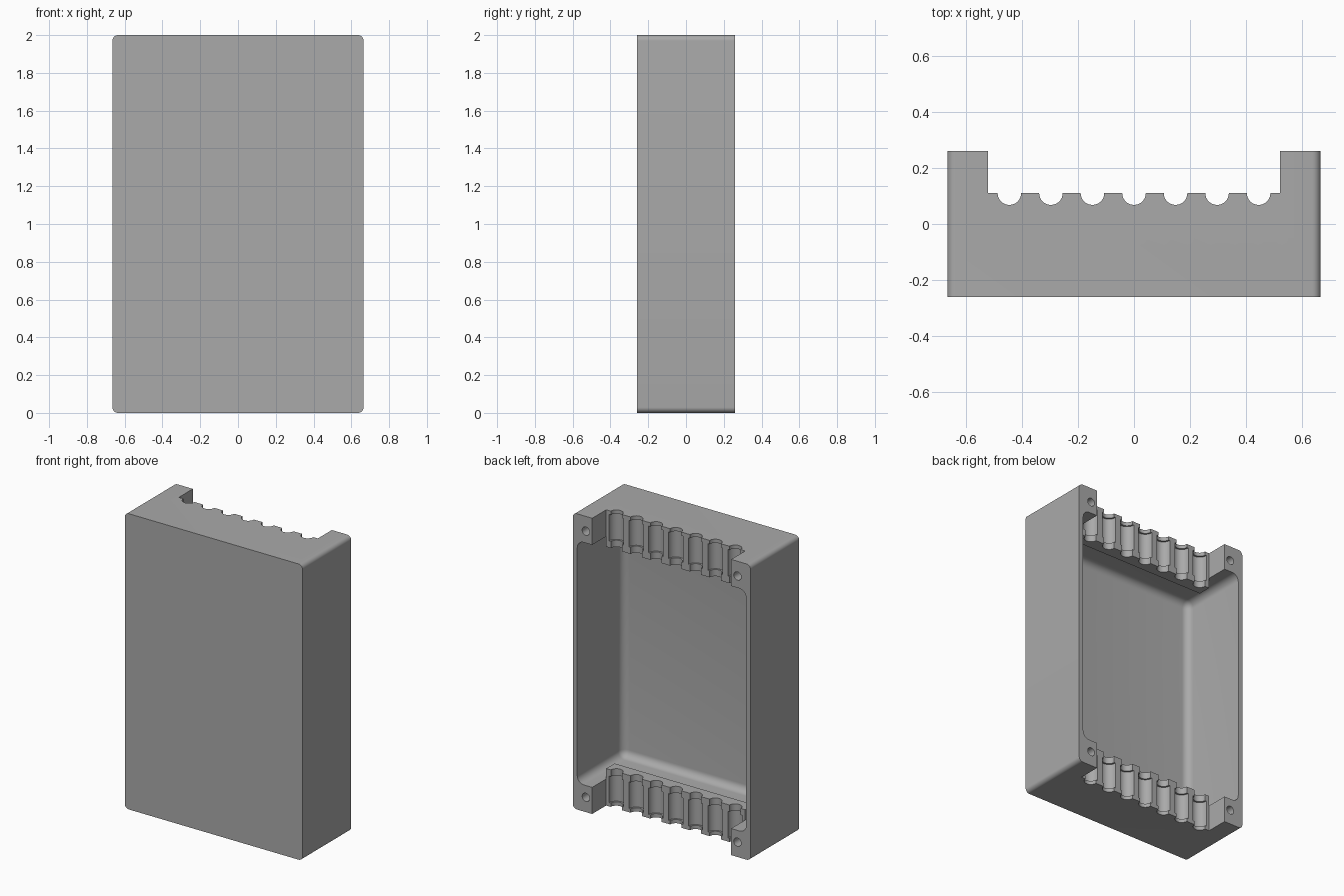
import bpy, bmesh, math
from mathutils import Matrix, Vector

if "Cube" in bpy.data.objects:
    bpy.data.objects.remove(bpy.data.objects["Cube"])

grey = bpy.data.materials.new("plain grey")
grey.use_nodes = True
COLOUR = (0.4, 0.4, 0.4, 1)
grey.diffuse_color = COLOUR
grey.node_tree.nodes["Principled BSDF"].inputs["Base Color"].default_value = COLOUR

W, D, H = 0.665, 0.26, 2.0      # half width, half depth, height
SHELF_Y, NOTCH_X = 0.11, 0.52   # cable shelf level and half width
END = 0.18                      # thickness of the end walls
SHELF_END = 0.25                # how far the cable shelf reaches inward


def make(name, bm):
    bmesh.ops.recalc_face_normals(bm, faces=bm.faces)
    mesh = bpy.data.meshes.new(name)
    bm.to_mesh(mesh)
    bm.free()
    mesh.materials.append(grey)
    ob = bpy.data.objects.new(name, mesh)
    bpy.context.collection.objects.link(ob)
    return ob


def add_box(bm, lo, hi):
    lo, hi = Vector(lo), Vector(hi)
    size = Matrix.Diagonal((*(hi - lo), 1))
    bmesh.ops.create_cube(bm, size=1, matrix=Matrix.Translation((lo + hi) / 2) @ size)


def add_rod(bm, centre, radius, length, turn=0.0):
    place = Matrix.Translation(centre) @ Matrix.Rotation(turn, 4, 'X')
    bmesh.ops.create_cone(bm, cap_ends=True, segments=32, radius1=radius,
                          radius2=radius, depth=length, matrix=place)


def rounded_box(name, lo, hi, radius, floor_too=False):
    """Box rounded along its depth edges and, if asked, round its floor."""
    bm = bmesh.new()
    add_box(bm, lo, hi)
    edges = []
    for e in bm.edges:
        a, b = (v.co for v in e.verts)
        on_floor = max(a.y, b.y) < lo[1] + 0.001
        if abs(a.y - b.y) > 0.01 or (floor_too and on_floor):
            edges.append(e)
    bmesh.ops.bevel(bm, geom=edges, offset=radius, segments=8, profile=0.5,
                    affect='EDGES', clamp_overlap=True)
    return make(name, bm)


def combine(target, other, operation):
    mod = target.modifiers.new(operation, 'BOOLEAN')
    mod.operation, mod.solver, mod.object = operation, 'EXACT', other
    bpy.context.view_layer.objects.active = target
    bpy.ops.object.modifier_apply(modifier=mod.name)
    bpy.data.objects.remove(other)


def both_ends(z):
    return (z, H - z)


# Outer shell with its open cavity
case = rounded_box("enclosure_body", (-W, -D, 0), (W, D, H), 0.03)
cavity = rounded_box("cavity_cutter", (-W + 0.033, -D + 0.033, END),
                     (W - 0.033, D + 0.2, H - END), 0.05, True)
combine(case, cavity, 'DIFFERENCE')

# Cable shelves reaching into the cavity
bm = bmesh.new()
for a, b in ((0.1, SHELF_END), (H - SHELF_END, H - 0.1)):
    add_box(bm, (-NOTCH_X, 0.02, a), (NOTCH_X, SHELF_Y + 0.05, b))
combine(case, make("cable_shelves", bm), 'UNION')

# Openings above the shelves
bm = bmesh.new()
for a, b in ((-0.1, 0.4), (H - 0.4, H + 0.1)):
    add_box(bm, (-NOTCH_X, SHELF_Y, a), (NOTCH_X, D + 0.1, b))
combine(case, make("notch_cutter", bm), 'DIFFERENCE')

# Cable grooves: a narrow channel with a wider chamber in its middle
for name, radius, z, length in (("channel_cutter", 0.042, 0.12, 0.4),
                                ("chamber_cutter", 0.054, 0.115, 0.18)):
    bm = bmesh.new()
    for i in range(-3, 4):
        for end in both_ends(z):
            add_rod(bm, (i * 0.148, SHELF_Y, end), radius, length)
    combine(case, make(name, bm), 'DIFFERENCE')

# Screw holes in the four corner posts
bm = bmesh.new()
for x in (-0.567, 0.567):
    for end in both_ends(0.1):
        add_rod(bm, (x, D, end), 0.028, 0.4, math.pi / 2)
combine(case, make("screw_hole_cutter", bm), 'DIFFERENCE')

bpy.ops.object.select_all(action='DESELECT')
case.select_set(True)
bpy.context.view_layer.objects.active = case
bpy.ops.object.shade_smooth_by_angle(angle=math.radians(35))
